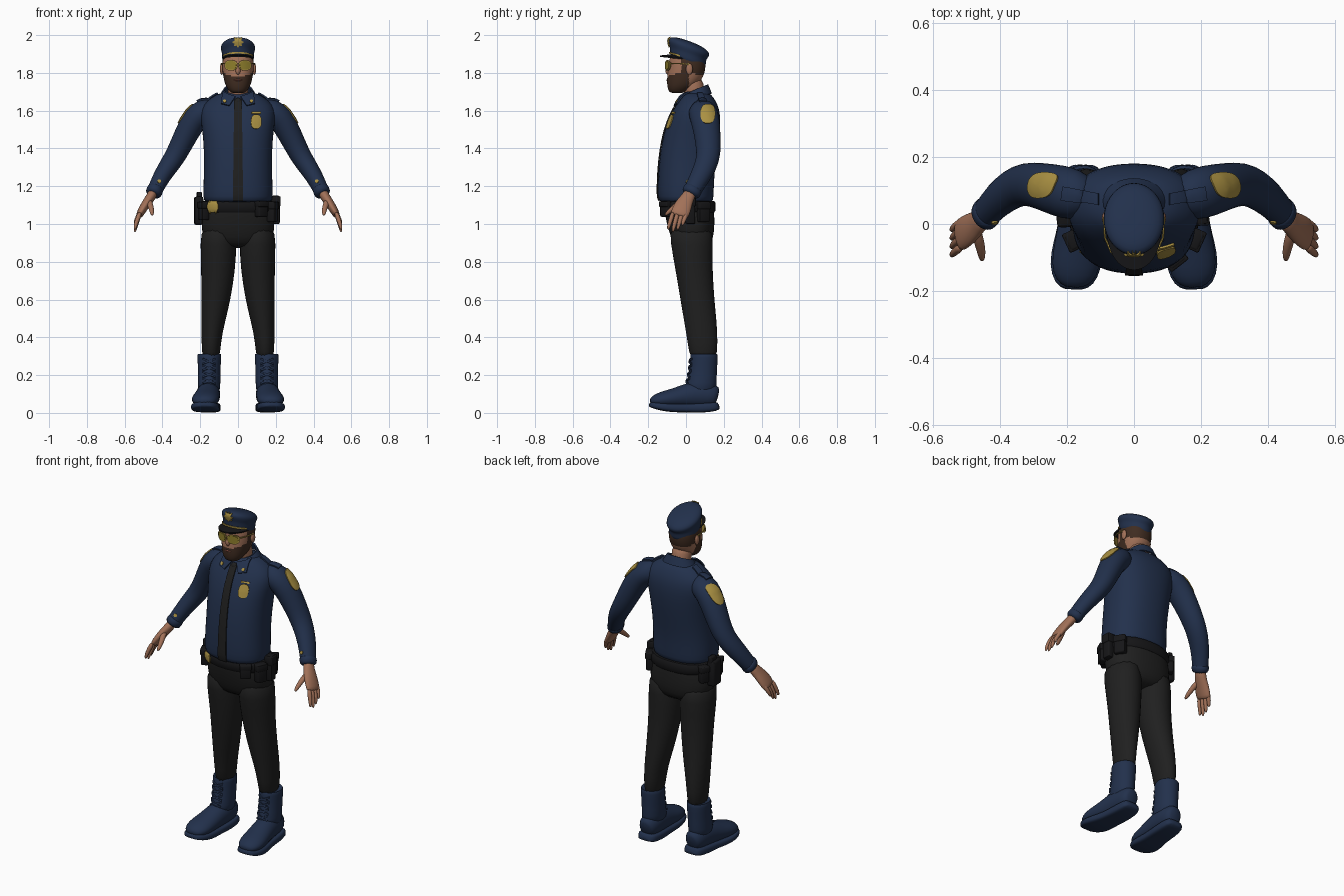
import bpy, bmesh, math
from mathutils import Vector, Matrix
from mathutils.bvhtree import BVHTree

if "Cube" in bpy.data.objects:
    bpy.data.objects.remove(bpy.data.objects["Cube"])

def material(name, *rgb):
    m = bpy.data.materials.new(name)
    m.diffuse_color = (*rgb, 1)
    m.use_nodes = True
    m.node_tree.nodes["Principled BSDF"].inputs["Base Color"].default_value = m.diffuse_color
    return m

NAVY = material("navy cloth", .016, .030, .072)
BLACK = material("black cloth", .014, .014, .014)
LEATHER = material("dark leather", .008, .008, .009)
SKIN = material("skin", .36, .165, .098)
HAIR = material("brown hair", .050, .025, .015)
GOLD = material("gold", .40, .28, .055)
LENS = material("amber lens", .27, .21, .025)
LIPS = material("lips", .25, .085, .06)

def finish(bm, name, mat, mirror=False, sub=0, solid=0, bevel=0):
    """Turn a bmesh into a smooth object with its modifiers applied."""
    bmesh.ops.recalc_face_normals(bm, faces=bm.faces)
    me = bpy.data.meshes.new(name)
    bm.to_mesh(me)
    bm.free()
    me.materials.append(mat)
    ob = bpy.data.objects.new(name, me)
    bpy.context.collection.objects.link(ob)
    if solid:
        m = ob.modifiers.new("solid", 'SOLIDIFY')
        m.thickness, m.offset = solid, 0
    if bevel:
        m = ob.modifiers.new("bevel", 'BEVEL')
        m.width, m.segments = bevel, 2
    if sub:
        ob.modifiers.new("sub", 'SUBSURF').levels = sub
    if mirror:
        ob.modifiers.new("mirror", 'MIRROR').use_mirror_merge = False
    dg = bpy.context.evaluated_depsgraph_get()
    ob.data = bpy.data.meshes.new_from_object(ob.evaluated_get(dg))
    ob.modifiers.clear()
    ob.data.shade_smooth()
    ob.data.set_sharp_from_angle(angle=math.radians(45))
    return ob

def loft(name, rings, mat, n=16, p=2, ref=None, sub=1, mirror=False):
    """Skin superellipse rings (x, y, z, a, b); with ref they turn to follow the path."""
    bm, loops = bmesh.new(), []
    pts = [Vector(r[:3]) for r in rings]
    for i, r in enumerate(rings):
        A, B = Vector((1, 0, 0)), Vector((0, 1, 0))
        if ref:
            t = (pts[min(i + 1, len(pts) - 1)] - pts[max(i - 1, 0)]).normalized()
            A = Vector(ref)
            A = (A - t * A.dot(t)).normalized()
            B = t.cross(A)
        loop = []
        for k in range(n):
            c, s = math.cos(2 * math.pi * k / n), math.sin(2 * math.pi * k / n)
            u = math.copysign(abs(c) ** (2 / p), c) * r[3] * 1.02
            v = math.copysign(abs(s) ** (2 / p), s) * r[4] * 1.02
            loop.append(bm.verts.new(pts[i] + A * u + B * v))
        loops.append(loop)
    for a, b in zip(loops, loops[1:]):
        for k in range(n):
            bm.faces.new((a[k], a[(k + 1) % n], b[(k + 1) % n], b[k]))
    bm.faces.new(loops[0])
    bm.faces.new(loops[-1])
    return finish(bm, name, mat, mirror, sub)

def sec(z, rx, y0, y1):
    """Centred ring given by its half width and front and back limits."""
    return (0, (y0 + y1) / 2, z, rx, (y1 - y0) / 2)

def sheet(name, f, mat, nu=24, nv=4, tree=None, d=None, lift=.003, solid=.006, mirror=False):
    """Thin plate from f(u, v), optionally cast along d onto a surface."""
    bm, g = bmesh.new(), []
    for i in range(nu + 1):
        for j in range(nv + 1):
            q = Vector(f(i / nu, j / nv))
            if tree:
                hit, nor, _, _ = tree.ray_cast(q, Vector(d))
                q = hit + nor * lift if hit else None
            g.append(bm.verts.new(q) if q else None)
    for i in range(nu):
        for j in range(nv):
            k = i * (nv + 1) + j
            vs = [g[k], g[k + 1], g[k + nv + 2], g[k + nv + 1]]
            if all(vs):
                bm.faces.new(vs)
    bmesh.ops.remove_doubles(bm, verts=bm.verts, dist=1e-5)
    return finish(bm, name, mat, mirror, 0, solid)

def disc(c, U, V, p=2, star=0):
    """Polar plate shape for sheet(); star sets the number of points."""
    c, U, V = Vector(c), Vector(U), Vector(V)
    def f(u, v):
        a = 2 * math.pi * u
        r = v * (1 + .22 * math.cos(star * a) if star else 1)
        cs, sn = math.cos(a), math.sin(a)
        return c + U * r * math.copysign(abs(cs) ** (2 / p), cs) + V * r * math.copysign(abs(sn) ** (2 / p), sn)
    return f

def quad(a, b, c, e):
    a, b, c, e = map(Vector, (a, b, c, e))
    return lambda u, v: a.lerp(b, u).lerp(e.lerp(c, u), v)

def surface(*obs):
    vs, fs = [], []
    for o in obs:
        k = len(vs)
        vs += [v.co.copy() for v in o.data.vertices]
        fs += [[i + k for i in q.vertices] for q in o.data.polygons]
    return BVHTree.FromPolygons(vs, fs)

def ball(name, c, s, mat, mirror=False):
    bm = bmesh.new()
    bmesh.ops.create_uvsphere(bm, u_segments=16, v_segments=10, radius=1,
                              matrix=Matrix.Translation(c) @ Matrix.Diagonal((*s, 1)))
    return finish(bm, name, mat, mirror)

def box(name, c, s, mat, turn=0, bevel=.008):
    bm = bmesh.new()
    bmesh.ops.create_cube(bm, size=1, matrix=Matrix.Translation(c) @ Matrix.Rotation(turn, 4, 'Z') @ Matrix.Diagonal((*s, 1)))
    return finish(bm, name, mat, bevel=bevel)

# shirt body and sleeves
shirt = loft("shirt", [sec(1.115, .165, -.125, .13), sec(1.12, .18, -.145, .142), sec(1.17, .182, -.148, .145),
    sec(1.27, .178, -.145, .148), sec(1.38, .177, -.135, .165), sec(1.5, .186, -.112, .18), sec(1.58, .2, -.08, .18),
    sec(1.63, .185, -.052, .168), sec(1.67, .14, -.025, .145), sec(1.70, .09, -.002, .12)], NAVY, 24, 2.3)
sleeve = loft("sleeve", [(.12, .08, 1.60, .05, .06), (.175, .086, 1.597, .078, .072), (.225, .1, 1.565, .078, .070),
    (.275, .113, 1.475, .07, .063), (.325, .122, 1.37, .064, .056), (.365, .105, 1.31, .06, .052),
    (.405, .075, 1.25, .054, .046), (.44, .035, 1.18, .046, .04), (.452, .02, 1.152, .046, .04)],
    NAVY, ref=(0, 1, 0), mirror=True)
loft("cuff", [(.432, .045, 1.195, .05, .043), (.441, .033, 1.177, .051, .044), (.454, .018, 1.15, .05, .043)],
     NAVY, ref=(0, 1, 0), mirror=True)
body = surface(shirt, sleeve)

# hands
loft("palm", [(.445, .03, 1.175, .034, .027), (.463, .008, 1.14, .034, .025), (.492, -.015, 1.10, .048, .024),
    (.518, -.032, 1.055, .05, .02), (.525, -.037, 1.04, .045, .016)], SKIN, ref=(0, 1, 0), mirror=True)
for i, name in enumerate(("index", "middle", "ring", "little")):
    y, drop = -.068 + .025 * i, (.078, .09, .08, .058)[i]
    loft(name + "_finger", [(.517, y, 1.065, .013, .013), (.532, y - .012, 1.06 - drop * .45, .013, .013),
        (.543, y - .022, 1.06 - drop * .85, .011, .011), (.546, y - .027, 1.055 - drop * 1.1, .006, .006)],
        SKIN, 8, ref=(0, 1, 0), mirror=True)
loft("thumb", [(.475, -.012, 1.13, .018, .016), (.464, -.05, 1.10, .017, .016), (.456, -.085, 1.07, .014, .013),
    (.454, -.112, 1.045, .008, .008)], SKIN, 8, ref=(1, 0, 0), mirror=True)

# trousers
loft("trouser_seat", [sec(1.14, .165, -.115, .14), sec(1.08, .182, -.115, .147), sec(1.0, .193, -.1, .15),
    sec(.93, .185, -.08, .145), sec(.87, .12, -.05, .12)], BLACK, 24, 2.3)
loft("trouser_leg", [(.105, .025, 1.0, .085, .115), (.104, .03, .9, .097, .112), (.104, .042, .76, .09, .098),
    (.117, .06, .6, .078, .09), (.132, .077, .48, .063, .086), (.142, .088, .38, .051, .08), (.143, .093, .26, .046, .07)],
    BLACK, mirror=True)

# boots
shaft = loft("boot_shaft", [(.152, .095, .30, .05, .06), (.152, .095, .318, .062, .07), (.152, .096, .30, .064, .073),
    (.152, .092, .23, .059, .072), (.153, .082, .16, .06, .08), (.155, .075, .09, .06, .085)], NAVY, mirror=True)
foot = loft("boot_foot", [(.152, .17, .085, .03, .04), (.152, .155, .09, .053, .06), (.154, .08, .10, .062, .075),
    (.16, .01, .092, .064, .066), (.168, -.06, .078, .07, .052), (.175, -.125, .07, .074, .044),
    (.178, -.172, .063, .056, .03), (.178, -.19, .058, .025, .014)], NAVY, ref=(1, 0, 0), mirror=True)
loft("boot_sole", [(.152, .176, .04, .035, .018), (.152, .16, .033, .058, .024), (.154, .085, .026, .064, .026),
    (.16, 0, .026, .064, .022), (.168, -.06, .025, .073, .023), (.176, -.13, .032, .078, .021),
    (.179, -.18, .042, .058, .016), (.179, -.196, .047, .028, .012)], NAVY, p=4, ref=(1, 0, 0), mirror=True)
boot = surface(shaft, foot)
for i in range(4):
    z = .15 + .035 * i
    for x0, x1 in ((.122, .185), (.185, .122)):
        sheet("boot_lace", quad((x0, -.5, z), (x1, -.5, z + .026), (x1, -.5, z + .036), (x0, -.5, z + .01)),
              NAVY, 8, 1, boot, (0, 1, 0), .004, .008, True)

# belt, pouches and holster
belt = loft("belt", [sec(1.058, .18, -.115, .148), sec(1.062, .192, -.124, .156), sec(1.12, .192, -.127, .156),
    sec(1.125, .18, -.115, .148)], LEATHER, 24, 2.3)
for deg, w, h, z in ((-52, .06, .085, 1.08), (-24, .06, .11, 1.065), (3, .05, .15, 1.075), (30, .065, .11, 1.065),
                     (152, .05, .10, 1.07), (205, .055, .10, 1.07)):
    a = math.radians(deg)
    p = (.2 * math.cos(a), .015 + .152 * math.sin(a), z)
    box("belt_pouch", p, (.042, w, h), LEATHER, a)
    box("pouch_flap", (p[0], p[1], z + h * .3), (.05, w + .006, h * .35), LEATHER, a, .005)
box("holster", (-.208, .03, 1.07), (.048, .08, .15), LEATHER, .05, .012)
box("holster_grip", (-.205, .045, 1.145), (.028, .05, .05), LEATHER, .05)
sheet("belt_badge", disc((-.13, -.5, 1.092), (.028, 0, 0), (0, 0, .036)), GOLD, tree=surface(belt),
      d=(0, 1, 0), lift=.006)

# tie, badge, patches and shoulder straps
sheet("tie", quad((-.02, -.5, 1.655), (-.027, -.5, 1.125), (.027, -.5, 1.125), (.02, -.5, 1.655)), BLACK,
      30, 4, body, (0, 1, 0), .004)
ball("tie_knot", (0, -.036, 1.645), (.021, .014, .024), BLACK)
sheet("chest_badge", disc((.095, -.5, 1.54), (.027, 0, 0), (0, 0, .037), 2.6), GOLD, tree=body, d=(0, 1, 0), lift=.005)
sheet("badge_bar", quad((.072, -.5, 1.581), (.118, -.5, 1.581), (.118, -.5, 1.591), (.072, -.5, 1.591)), GOLD,
      6, 2, body, (0, 1, 0), .005)
sheet("shoulder_patch", disc((.6, .115, 1.582), (0, .037, 0), (0, 0, .05), 2.6), GOLD, tree=body, d=(-1, 0, 0), mirror=True)
sheet("shoulder_strap", quad((.105, .058, 2), (.215, .072, 2), (.21, .11, 2), (.105, .09, 2)), NAVY, 12, 4, body,
      (0, 0, -1), .006, .009, True)
sheet("cuff_button", disc((.417, -.5, 1.225), (.009, 0, 0), (0, 0, .009)), GOLD, 12, 2, body, (0, 1, 0), mirror=True)

# collar
def collar(u, v):
    a = math.radians(-62 + 304 * u)
    back = .5 + .5 * math.sin(a)
    return ((.098 - .026 * v) * math.cos(a), .055 + (.078 - .02 * v) * math.sin(a), 1.655 + .035 * back + v * (.03 + .018 * back))
sheet("collar_band", collar, NAVY, 36, 4, solid=.009)
sheet("collar_wing", quad((.014, -.5, 1.668), (.078, -.5, 1.69), (.088, -.5, 1.632), (.045, -.5, 1.622)), NAVY,
      10, 8, body, (0, 1, 0), .009, .009, True)
sheet("collar_pin", disc((.068, -.5, 1.642), (.008, 0, 0), (0, 0, .008)), GOLD, 12, 2, body, (0, 1, 0), .015, mirror=True)

# neck and head
loft("neck", [(0, .055, 1.62, .055, .055), (0, .045, 1.70, .053, .055), (0, .025, 1.79, .06, .062)], SKIN)
head = loft("head", [sec(1.693, .03, -.075, -.02), sec(1.70, .042, -.09, .0), sec(1.725, .062, -.098, .04),
    sec(1.76, .073, -.1, .08), sec(1.80, .08, -.096, .098), sec(1.84, .083, -.09, .103), sec(1.88, .081, -.087, .1),
    sec(1.93, .06, -.06, .07)], SKIN, 24, 2.2, sub=2)
head.data.materials.append(HAIR)
for f in head.data.polygons:
    x, y, z = f.center
    beard = y < .01 and z < 1.785 + (.3 * max(abs(x) - .035, 0))
    sideburn = -.025 < y < .015 and abs(x) > .05
    hair = y >= .015 and z > 1.80 - .1 * y
    f.material_index = int(beard or sideburn or hair)
ball("nose", (0, -.095, 1.812), (.013, .014, .022), SKIN)
ball("mouth", (0, -.098, 1.762), (.022, .006, .005), LIPS)
ball("ear", (.086, .018, 1.82), (.01, .018, .03), SKIN, True)

# sunglasses
for name, r, y, mat in (("glasses_rim", 1.1, -.105, GOLD), ("glasses_lens", .9, -.109, LENS)):
    d = disc((.037, y, 1.84), (.031 * r, 0, 0), (0, 0, .025 * r), 2.5)
    def curved(u, v, d=d):
        q = d(u, v)
        return (q.x, q.y + 4.5 * q.x ** 2, q.z)
    sheet(name, curved, mat, 24, 4, solid=.005, mirror=True)
loft("glasses_temple", [(.068, -.085, 1.85, .003, .004), (.087, -.04, 1.85, .003, .004), (.09, .02, 1.845, .003, .004)],
     GOLD, 6, ref=(1, 0, 0), sub=0, mirror=True)
box("glasses_bridge", (0, -.105, 1.85), (.02, .006, .006), GOLD, bevel=.001)

# peaked cap, sheared so the front stands higher
cap = loft("cap", [sec(1.862, .075, -.075, .095), sec(1.865, .083, -.083, .103), sec(1.90, .083, -.084, .105),
    sec(1.912, .084, -.085, .108), sec(1.935, .092, -.094, .126), sec(1.955, .086, -.09, .118),
    sec(1.97, .06, -.06, .08), sec(1.974, .02, -.02, .03)], NAVY, 24)
for v in cap.data.vertices:
    v.co.z -= .34 * v.co.y
def visor(u, v):
    a = math.radians(-72 + 144 * u)
    reach = v * .055 * math.cos(a * 1.2)
    return (math.sin(a) * (.083 + .3 * reach), .01 - math.cos(a) * .092 - reach, 1.868 + .026 * math.cos(a) - .1 * reach)
def strap(u, v):
    a = math.radians(-65 + 130 * u)
    return (math.sin(a) * .087, .01 - math.cos(a) * .098, 1.874 + .028 * math.cos(a) + .009 * v)
sheet("cap_visor", visor, LEATHER, 24, 6, solid=.008)
sheet("cap_strap", strap, GOLD, 24, 1, solid=.004)
sheet("cap_badge", disc((0, -.5, 1.963), (.023, 0, 0), (0, 0, .023), star=8), GOLD, 64, 4, surface(cap), (0, 1, 0), .004)
